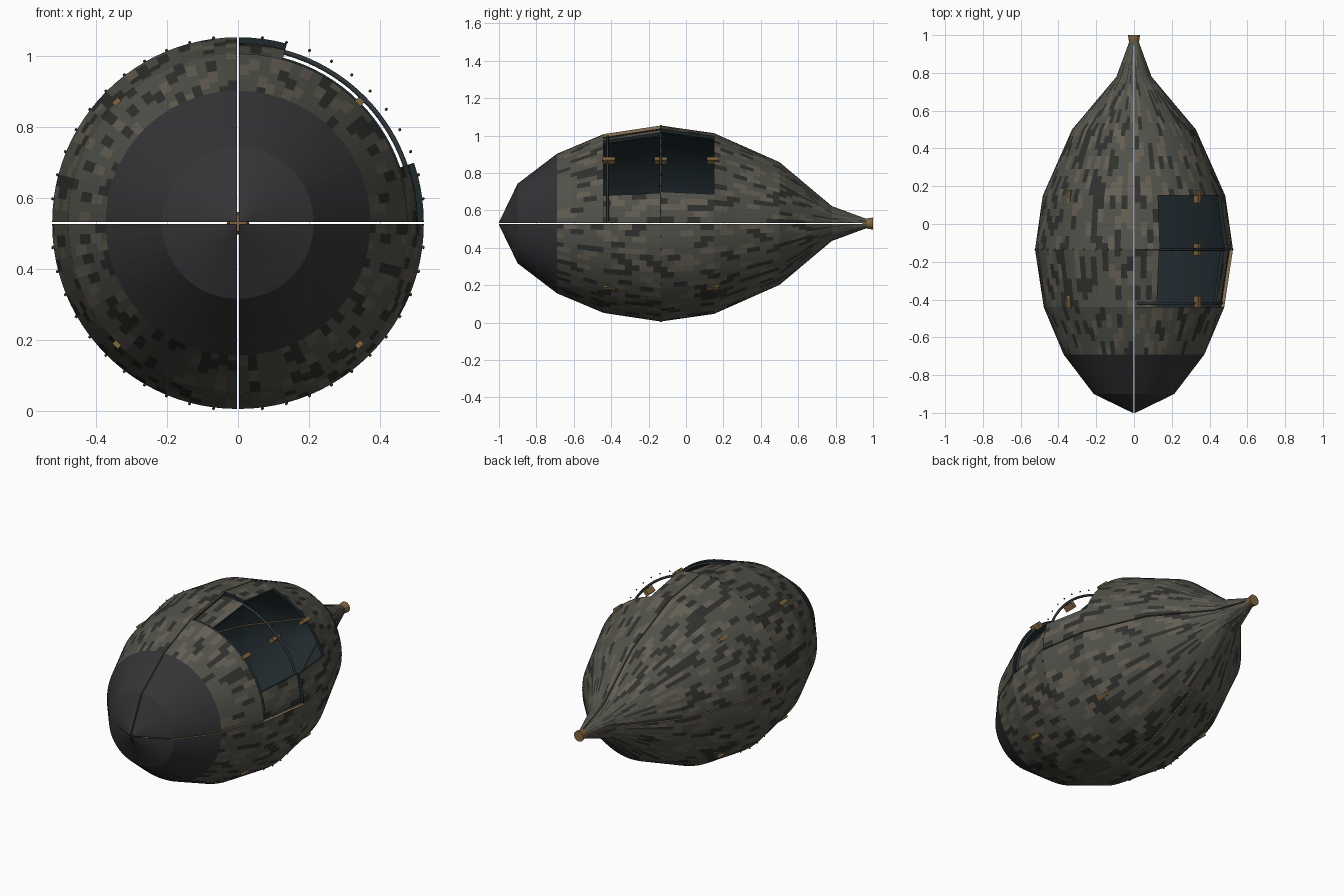
import bpy, bmesh, random
from math import sin, cos, pi, radians
from mathutils import Matrix, Vector

if "Cube" in bpy.data.objects:
    bpy.data.objects.remove(bpy.data.objects["Cube"])

random.seed(4)
CZ = 0.53            # height of the long axis
SEG = 24             # facets per hull quarter
GAP = 0.003          # half width of the seams
THICK = 0.018
PROFILE = [(-1.0, 0.004), (-0.9, 0.21), (-0.69, 0.37), (-0.44, 0.475), (-0.135, 0.521),
           (0.15, 0.48), (0.5, 0.325), (0.78, 0.09), (0.965, 0.022)]


def material(name, r, g, b):
    m = bpy.data.materials.new(name)
    m.diffuse_color = (r, g, b, 1)
    m.use_nodes = True
    m.node_tree.nodes["Principled BSDF"].inputs["Base Color"].default_value = m.diffuse_color
    return m


STONE = material("stone", 0.085, 0.085, 0.07)
LIGHT = material("stone_light", 0.13, 0.115, 0.09)
DARK = material("stone_dark", 0.03, 0.03, 0.027)
NOSE = material("nose_dark", 0.034, 0.034, 0.037)
INNER = material("lining", 0.014, 0.022, 0.026)
RIM = material("seam_edge", 0.25, 0.17, 0.09)
BRONZE = material("bronze", 0.22, 0.13, 0.05)
STEEL = material("steel", 0.03, 0.038, 0.042)
STUD = material("stud", 0.12, 0.1, 0.09)
HULL = [STONE, LIGHT, DARK, NOSE, INNER, RIM]


def add_object(name, bm, mats):
    bmesh.ops.recalc_face_normals(bm, faces=bm.faces[:])
    me = bpy.data.meshes.new(name)
    bm.to_mesh(me)
    bm.free()
    for m in mats:
        me.materials.append(m)
    ob = bpy.data.objects.new(name, me)
    bpy.context.collection.objects.link(ob)
    return ob


def rings(y0, y1):
    """Profile between y0 and y1, cut into half-brick steps."""
    out = []
    for (ya, ra), (yb, rb) in zip(PROFILE, PROFILE[1:]):
        if ya < y0 - 1e-6 or yb > y1 + 1e-6:
            continue
        n = 1 if yb < -0.68 else max(2, round((yb - ya) / 0.036))
        out += [(ya + (yb - ya) * i / n, ra + (rb - ra) * i / n) for i in range(n)]
        last = (yb, rb)
    return out + [last]


def hull_part(name, quarter, y0=-1.0, y1=0.965, sink=0.0, hole=None):
    """A thick quarter shell; hole = (y0, y1) leaves the window open."""
    prof = rings(y0, y1)
    bm = bmesh.new()
    a0 = quarter * pi / 2
    ox = GAP if quarter in (0, 3) else -GAP
    oz = GAP if quarter < 2 else -GAP

    def grid(inset):
        rows = []
        for y, r in prof:
            rr = max(r - inset, 0.001)
            rows.append([bm.verts.new((ox + rr * cos(a0 + c * pi / 2 / SEG), y,
                                       CZ + oz + rr * sin(a0 + c * pi / 2 / SEG)))
                         for c in range(SEG + 1)])
        return rows

    outer, inner = grid(sink), grid(sink + THICK)
    bricks, edges = {}, {}
    for i in range(len(prof) - 1):
        ym = (prof[i][0] + prof[i + 1][0]) / 2
        for c in range(SEG):
            if hole and hole[0] < ym < hole[1] and 5 <= c < 20:
                continue
            corners = [(i, c), (i, c + 1), (i + 1, c + 1), (i + 1, c)]
            key = (c, (i + c % 2) // 2)
            if key not in bricks:
                bricks[key] = random.choices((0, 1, 2), (0.58, 0.2, 0.22))[0]
            bm.faces.new([outer[a][b] for a, b in corners]).material_index = \
                3 if ym < -0.69 else bricks[key]
            bm.faces.new([inner[a][b] for a, b in reversed(corners)]).material_index = 4
            for k in range(4):
                e = tuple(sorted((corners[k], corners[(k + 1) % 4])))
                edges[e] = edges.get(e, 0) + 1
    # close the open borders
    for ((a, b), (c, d)), count in edges.items():
        if count == 1:
            f = bm.faces.new([outer[a][b], outer[c][d], inner[c][d], inner[a][b]])
            f.material_index = 5 if b == d and b in (0, SEG) else 4
    loose = [v for v in bm.verts if not v.link_faces]
    bmesh.ops.delete(bm, geom=loose, context='VERTS')
    return add_object(name, bm, HULL)


# hull quarters; the upper right one is split and has the window
for q, label in ((1, "upper_left"), (2, "lower_left"), (3, "lower_right")):
    hull_part("hull_" + label, q)
hull_part("hull_upper_right_nose", 0, -1.0, -0.44)
hull_part("sunken_hatch_panel", 0, -0.44, -0.135, 0.02, (-0.44, -0.135))
hull_part("hull_upper_right_rear", 0, -0.135, 0.965, 0.0, (-0.135, 0.15))


# curved ribs across the window
def rib(name, y, r):
    cu = bpy.data.curves.new(name, 'CURVE')
    cu.dimensions = '3D'
    cu.bevel_depth = 0.007
    cu.bevel_resolution = 2
    cu.use_fill_caps = True
    sp = cu.splines.new('POLY')
    n = 32
    sp.points.add(n)
    for i in range(n + 1):
        a = radians(2 + 86 * i / n)
        sp.points[i].co = (r * cos(a), y, CZ + r * sin(a), 1)
    cu.materials.append(STEEL)
    bpy.context.collection.objects.link(bpy.data.objects.new(name, cu))


rib("middle_rib", -0.135, 0.499)
rib("front_rib", -0.42, 0.465)

# bronze clips on the diagonals
bm = bmesh.new()
for k in range(4):
    a = pi / 4 + k * pi / 2
    for y in (-0.413, -0.135, 0.145):
        m = (Matrix.Translation((0.474 * cos(a), y, CZ + 0.474 * sin(a)))
             @ Matrix.Rotation(-a, 4, 'Y') @ Matrix.Diagonal((0.034, 0.065, 0.022, 1)))
        bmesh.ops.create_cube(bm, size=1, matrix=m)
add_object("bronze_clips", bm, [BRONZE])

# ring of studs at the widest point
bm = bmesh.new()
for k in range(48):
    if k % 12:
        a = k * 2 * pi / 48
        bmesh.ops.create_icosphere(bm, subdivisions=1, radius=0.005,
                                   matrix=Matrix.Translation((0.527 * cos(a), -0.135, CZ + 0.527 * sin(a))))
add_object("stud_ring", bm, [STUD])

# flared nozzle at the tail
bm = bmesh.new()
bmesh.ops.create_cone(bm, cap_ends=True, segments=12, radius1=0.032, radius2=0.024, depth=0.055,
                      matrix=Matrix.Translation((0, 0.9725, CZ)) @ Matrix.Rotation(pi / 2, 4, 'X'))
add_object("tail_nozzle", bm, [BRONZE])
